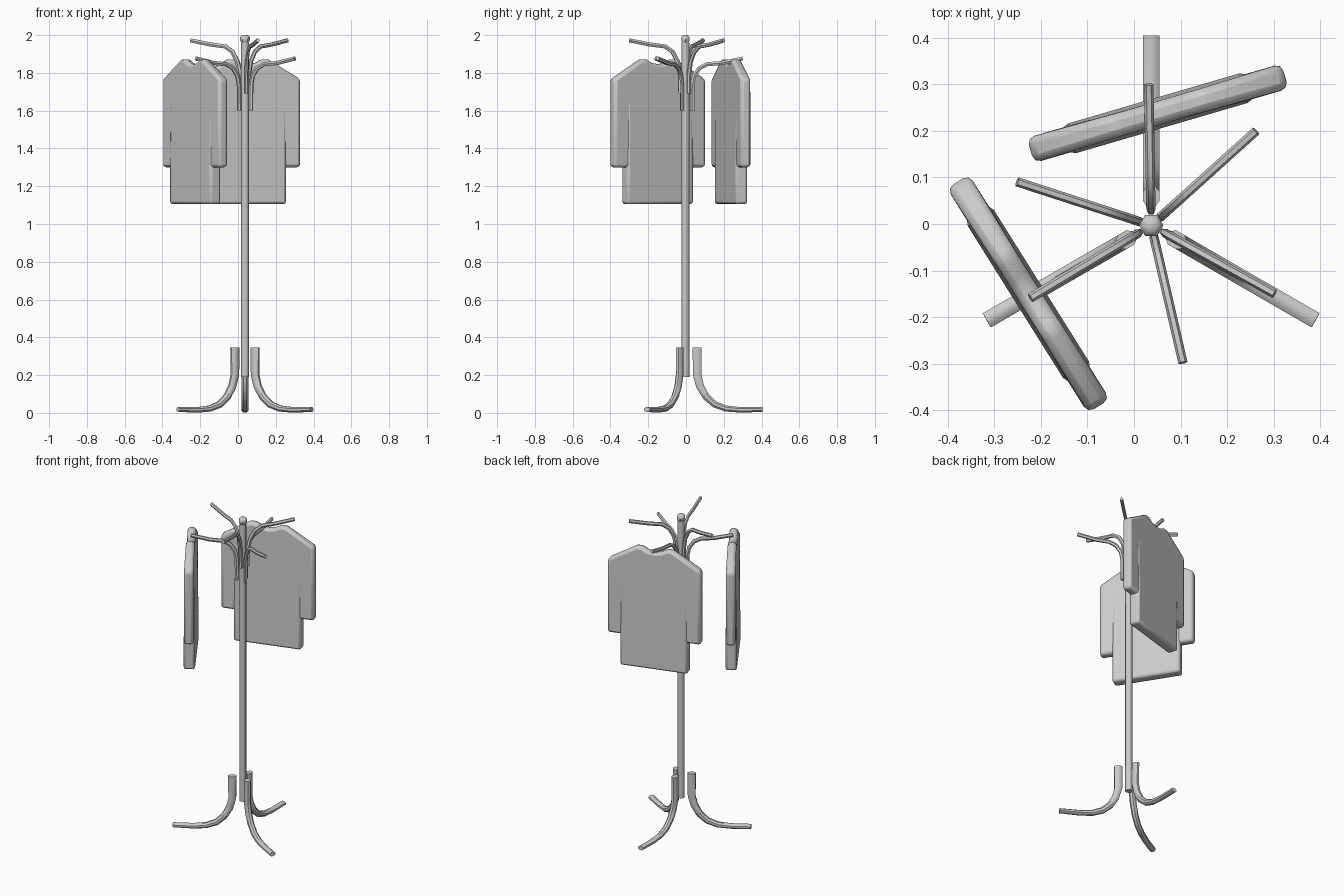
import bpy, bmesh, math
from mathutils import Vector, Matrix

if "Cube" in bpy.data.objects:
    bpy.data.objects.remove(bpy.data.objects["Cube"])

CX, CY = 0.037, -0.003  # pole axis


def finish(name, bm, matrix, angle=40):
    bmesh.ops.recalc_face_normals(bm, faces=bm.faces)
    me = bpy.data.meshes.new(name)
    bm.to_mesh(me)
    bm.free()
    ob = bpy.data.objects.new(name, me)
    bpy.context.collection.objects.link(ob)
    ob.matrix_world = matrix
    bpy.context.view_layer.objects.active = ob
    ob.select_set(True)
    bpy.ops.object.shade_smooth_by_angle(angle=math.radians(angle))
    ob.select_set(False)
    return ob


def skin(bm, rings):
    # Bridge equal-sized rings and cap both ends
    n = len(rings[0])
    for a, b in zip(rings, rings[1:]):
        for i in range(n):
            j = (i + 1) % n
            bm.faces.new((a[i], a[j], b[j], b[i]))
    bm.faces.new(rings[0])
    bm.faces.new(rings[-1])


def arm(name, path, width, thick, angle, sides):
    # Sweep an elliptical section along an (r, z) path, thickness going start -> end
    bm = bmesh.new()
    pts = [Vector((r, 0, z)) for r, z in path]
    rings = []
    for k, p in enumerate(pts):
        a, b = pts[max(k - 1, 0)], pts[min(k + 1, len(pts) - 1)]
        t = (b - a).normalized()
        nrm = Vector((-t.z, 0, t.x))
        f = k / (len(pts) - 1)
        h = (thick[0] * (1 - f) + thick[1] * f) / 2
        ring = []
        for i in range(sides):
            q = 2 * math.pi * (i + .5) / sides
            ring.append(bm.verts.new(p + nrm * h * math.cos(q)
                                     + Vector((0, width / 2 * math.sin(q), 0))))
        rings.append(ring)
    skin(bm, rings)
    m = Matrix.Translation((CX, CY, 0)) @ Matrix.Rotation(math.radians(angle), 4, 'Z')
    finish(name, bm, m)


def lathe(name, profile, sides):
    bm = bmesh.new()
    rings = [[bm.verts.new((r * math.cos(2 * math.pi * i / sides),
                            r * math.sin(2 * math.pi * i / sides), z))
              for i in range(sides)] for r, z in profile]
    skin(bm, rings)
    finish(name, bm, Matrix.Translation((CX, CY, 0)), 50)


def slab(name, half, thickness, matrix, bevel):
    # Mirrored (x, z) outline, thickness is a function of z, rounded rim
    outline = half + [(-x, z) for x, z in reversed(half) if x > 0]
    bm = bmesh.new()
    front = [bm.verts.new((x, -thickness(z) / 2, z)) for x, z in outline]
    back = [bm.verts.new((x, thickness(z) / 2, z)) for x, z in outline]
    skin(bm, [front, back])
    ob = finish(name, bm, matrix, 50)
    mod = ob.modifiers.new("rim", 'BEVEL')
    mod.width = bevel
    mod.segments = 2
    mod.limit_method = 'ANGLE'
    mod.angle_limit = math.radians(50)


# Pole and finial
lathe("pole", [(.021, .19), (.021, 1.96)], 8)
lathe("finial", [(.014, 1.955), (.026, 1.972), (.026, 1.988), (.014, 2.0)], 6)

# Three curved feet
leg = [(.062, .346), (.062, .2), (.078, .14), (.11, .085), (.155, .045),
       (.215, .023), (.29, .016), (.408, .018)]
for a in (90, 210, 330):
    arm("leg", leg, .038, (.052, .028), a, 8)

# Two tiers of three hooks
low = [(.035, 1.6), (.036, 1.73), (.046, 1.785), (.075, 1.826), (.115, 1.846),
       (.19, 1.852), (.303, 1.876)]
high = [(.026, 1.69), (.028, 1.79), (.042, 1.86), (.07, 1.912), (.11, 1.94),
        (.19, 1.95), (.303, 1.972)]
for a in (91, 211, 331):
    arm("lower_hook", low, .02, (.027, .024), a, 6)
for a in (42, 162, 283):
    arm("upper_hook", high, .02, (.027, .024), a, 6)

# Two hanging jackets: full-width sleeves with shoulders, plus a longer torso
sleeves = [(0, 1.846), (.04, 1.852), (.078, 1.872), (.11, 1.872), (.285, 1.768), (.285, 1.3)]
torso = [(0, 1.835), (.05, 1.845), (.1, 1.85), (.206, 1.78), (.206, 1.66),
         (.206, 1.3), (.206, 1.105)]
for x, y, a in ((.051, .238, 16.3), (-.227, -.15, -57.9)):
    m = Matrix.Translation((x, y, 0)) @ Matrix.Rotation(math.radians(a), 4, 'Z')
    slab("jacket_sleeves", sleeves, lambda z: .056 if z < 1.8 else .05, m, .016)
    slab("jacket_torso", torso,
         lambda z: .066 if z < 1.4 else .066 - (z - 1.3) * .03, m, .014)
